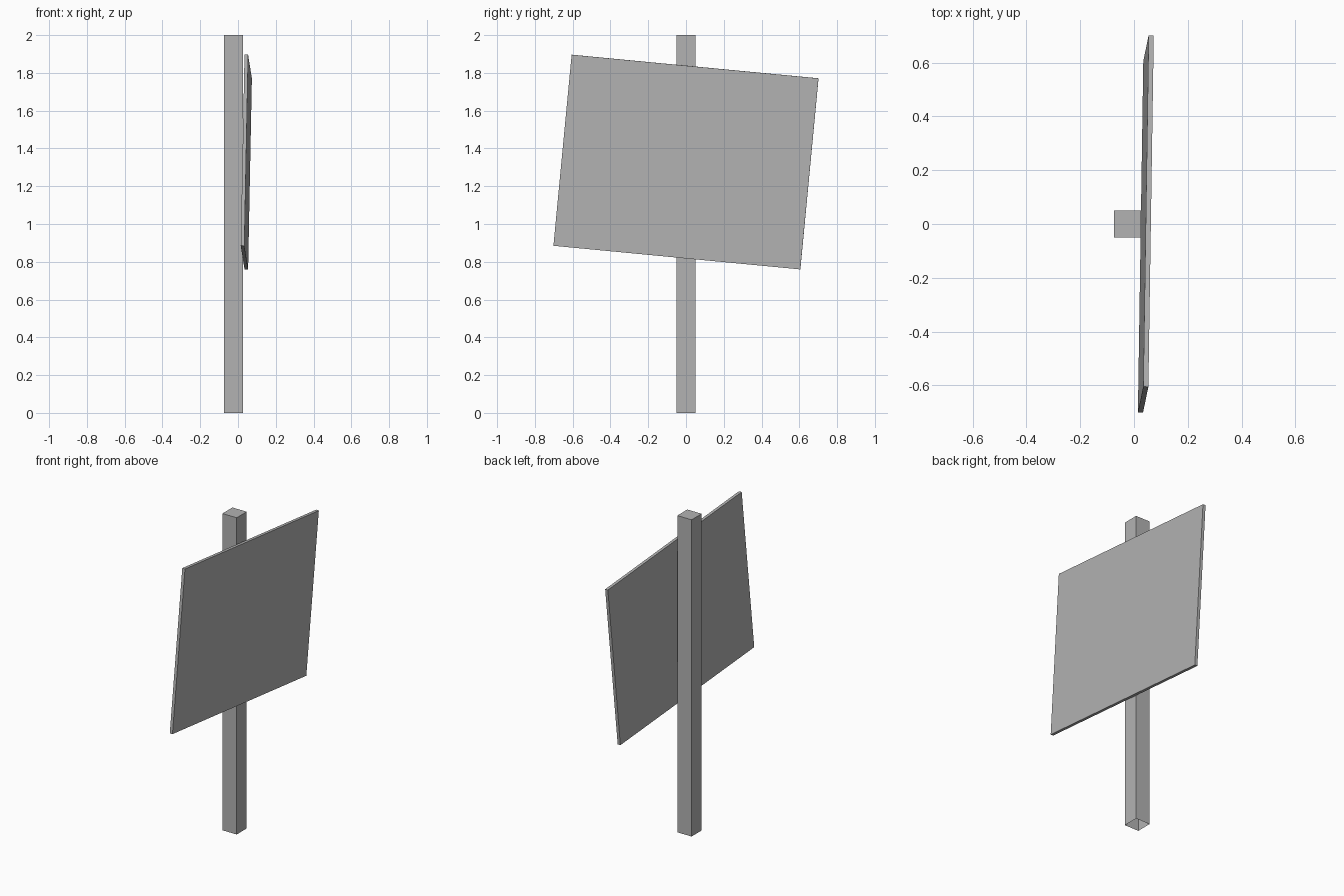
import bpy
import bmesh
from mathutils import Matrix, Vector

cube = bpy.data.objects.get("Cube")
if cube:
    bpy.data.objects.remove(cube, do_unlink=True)

# Single plain grey for the whole sign
grey = bpy.data.materials.new("plain grey")
grey.use_nodes = True
colour = (0.45, 0.45, 0.45, 1)
grey.diffuse_color = colour
grey.node_tree.nodes["Principled BSDF"].inputs["Base Color"].default_value = colour


def box(name, size, matrix, open_bottom=False):
    """Flat-shaded box, optionally without its underside."""
    bm = bmesh.new()
    bmesh.ops.create_cube(bm, size=1, matrix=Matrix.Diagonal((*size, 1)))
    if open_bottom:
        under = [f for f in bm.faces if f.normal.z < -0.9]
        bmesh.ops.delete(bm, geom=under, context="FACES_ONLY")
    mesh = bpy.data.meshes.new(name)
    bm.to_mesh(mesh)
    bm.free()
    mesh.materials.append(grey)
    obj = bpy.data.objects.new(name, mesh)
    obj.matrix_world = matrix
    bpy.context.collection.objects.link(obj)
    return obj


# Square upright post, hollow at the foot
box("post", (0.1, 0.1, 2), Matrix.Translation((-0.024, 0, 1)), open_bottom=True)

# Thin board, hung crooked: rolled sideways and slightly tilted and turned
across = Vector((0.02, 1.307, -0.125))
up = Vector((0.02, 0.1, 1.011))
width, height = across.length, up.length
across.normalize()
facing = across.cross(up).normalized()
up = facing.cross(across)
turn = Matrix((facing, across, up)).transposed().to_4x4()
box("sign_board", (0.019, width, height),
    Matrix.Translation((0.044, 0, 1.328)) @ turn)
